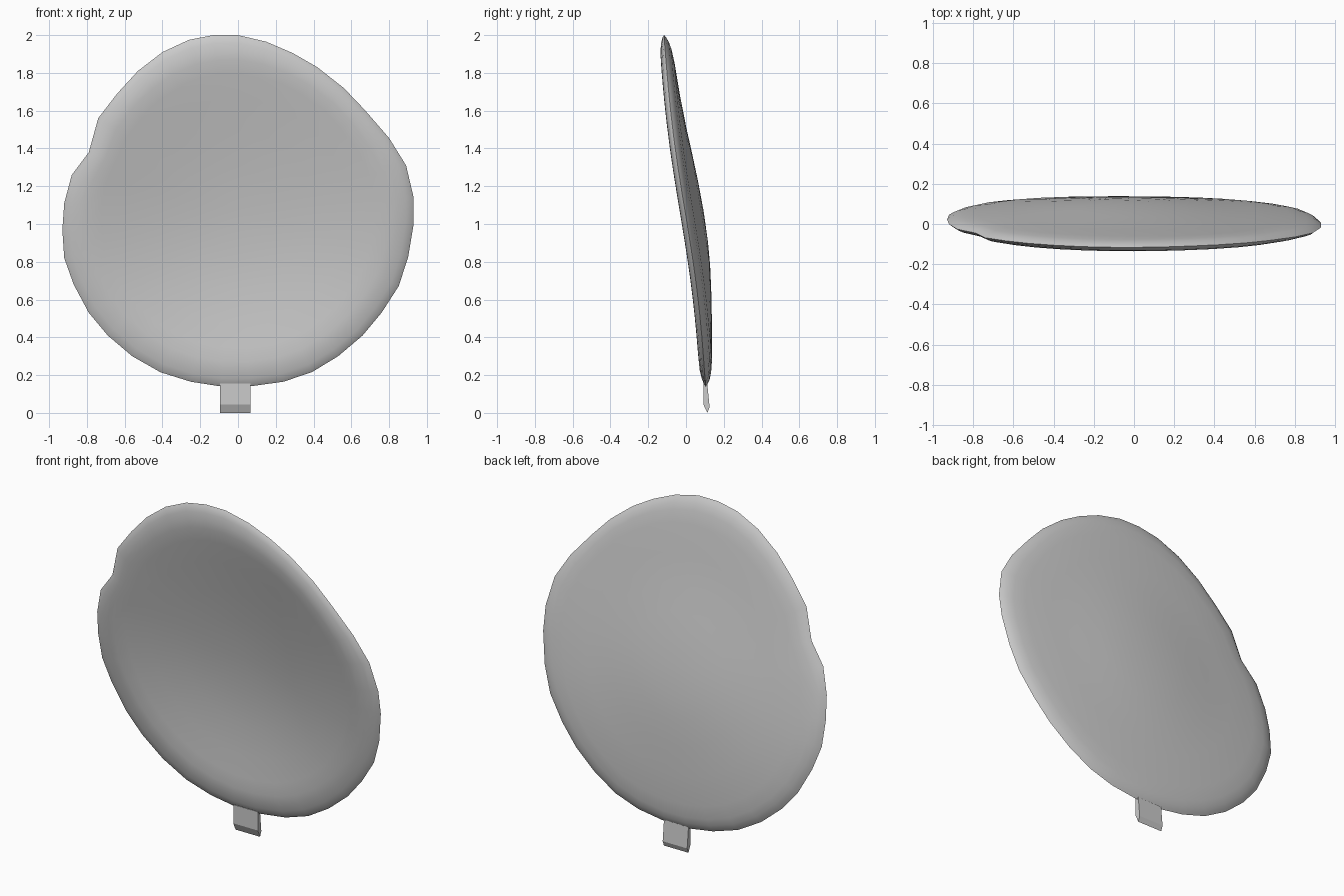
import bpy, bmesh, math
from mathutils import Vector

if "Cube" in bpy.data.objects:
    bpy.data.objects.remove(bpy.data.objects["Cube"])

# Dish outline seen from the front (x, z), clockwise from the top
OUTLINE = [(-.13, 2), (0, 2), (.15, 1.965), (.29, 1.905), (.42, 1.83), (.56, 1.72),
           (.67, 1.605), (.80, 1.455), (.89, 1.31), (.93, 1.14), (.93, 1.0), (.90, .82),
           (.85, .67), (.76, .53), (.66, .41), (.53, .30), (.39, .215), (.24, .165),
           (.06, .14), (-.09, .14), (-.25, .165), (-.41, .215), (-.56, .30), (-.69, .41),
           (-.79, .53), (-.87, .68), (-.92, .82), (-.93, .97), (-.92, 1.11), (-.88, 1.26),
           (-.79, 1.38), (-.74, 1.56), (-.64, 1.69), (-.53, 1.81), (-.40, 1.91), (-.26, 1.975)]
CZ, MEAN_R = 1.07, 0.93
# Depth profiles (radius fraction, offset from the tilted rim plane)
FRONT = [(.985, -.010), (.955, -.019), (.91, -.027), (.86, -.029), (.78, -.020),
         (.64, -.001), (.45, .021), (.25, .038)]
BACK = [(.985, .010), (.96, .022), (.92, .032), (.84, .042), (.66, .054),
        (.48, .068), (.32, .081), (.18, .089)]


def finish(name, bm, angle):
    bmesh.ops.recalc_face_normals(bm, faces=bm.faces)
    mesh = bpy.data.meshes.new(name)
    bm.to_mesh(mesh)
    bm.free()
    ob = bpy.data.objects.new(name, mesh)
    bpy.context.collection.objects.link(ob)
    bpy.ops.object.select_all(action='DESELECT')
    ob.select_set(True)
    bpy.context.view_layer.objects.active = ob
    bpy.ops.object.shade_smooth_by_angle(angle=math.radians(angle))
    return ob


# Dish: rings shrink inwards from a shared edge; the rim plane leans back in a soft S
bm = bmesh.new()


def plane(x, z):
    warp = .016 * math.sin(math.pi * z / .93)
    return -.113 * z - warp - .006 * x


def ring(s, off):
    verts = []
    for x, z in OUTLINE:
        d = Vector((x, z - CZ))
        d = d.normalized() * (MEAN_R + (d.length - MEAN_R) * s ** 3) * s
        top = .014 * max(0, d.y) ** 3
        verts.append(bm.verts.new((d.x, plane(d.x, d.y) - top + off, CZ + d.y)))
    return verts


def bridge(a, b):
    n = len(a)
    for i in range(n):
        bm.faces.new((a[i], a[(i + 1) % n], b[(i + 1) % n], b[i]))


edge = ring(1, 0)
for profile, centre in ((FRONT, .045), (BACK, .093)):
    last = edge
    for s, off in profile:
        new = ring(s, off)
        bridge(last, new)
        last = new
    hub = bm.verts.new((0, centre, CZ))
    for i in range(len(last)):
        bm.faces.new((last[i], last[(i + 1) % len(last)], hub))
finish("dish", bm, 70)

# Tab: side profile (y, z) extruded across x
bm = bmesh.new()
side = [(.092, .155), (.092, .045), (.113, 0), (.125, .03), (.112, .16)]
face = bm.faces.new([bm.verts.new((-.095, y, z)) for y, z in side])
ext = bmesh.ops.extrude_face_region(bm, geom=[face])
bmesh.ops.translate(bm, vec=(.16, 0, 0),
                    verts=[v for v in ext["geom"] if isinstance(v, bmesh.types.BMVert)])
finish("bottom_tab", bm, 20)
